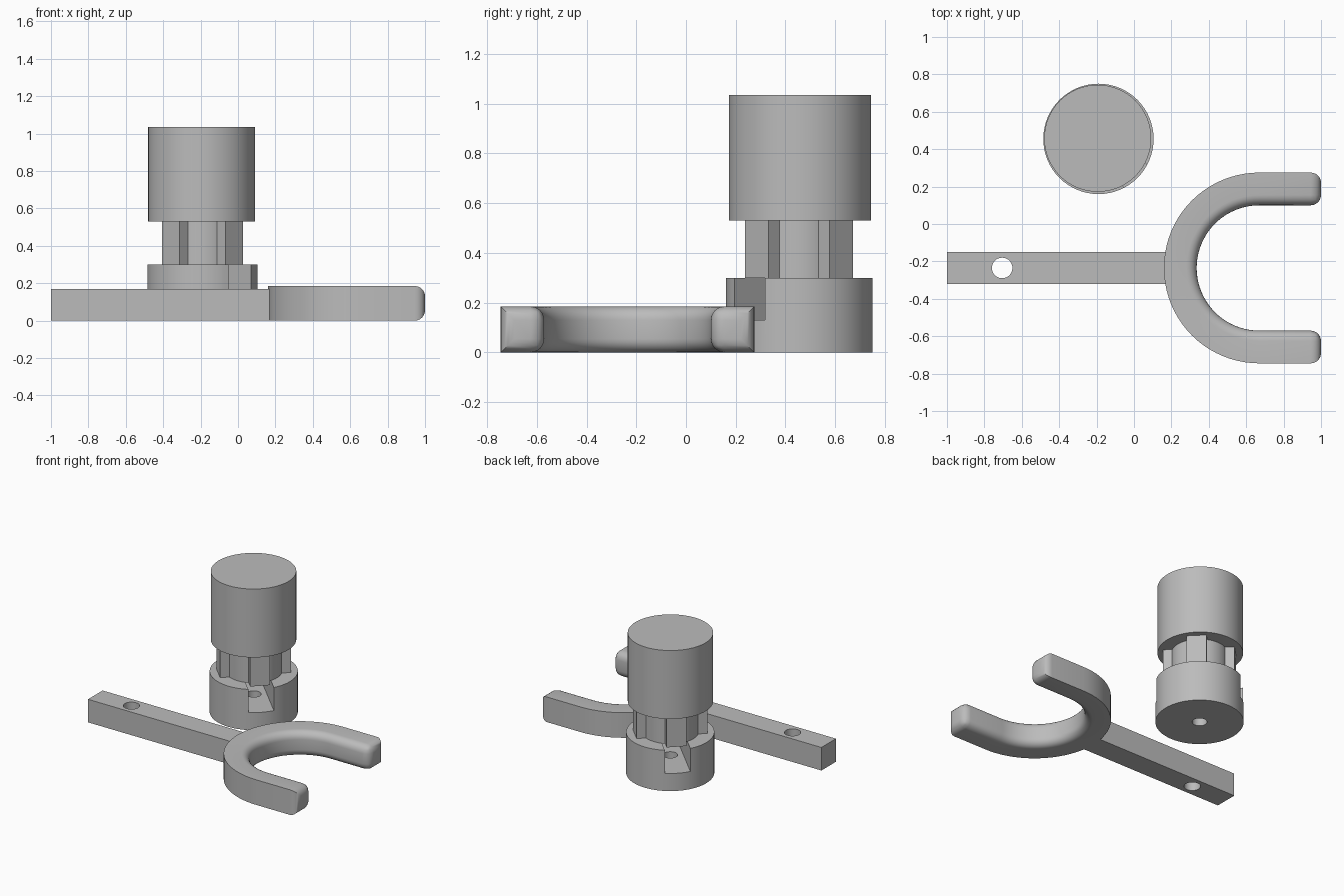
import bpy, bmesh, math
from mathutils import Vector, Matrix

if "Cube" in bpy.data.objects:
    bpy.data.objects.remove(bpy.data.objects["Cube"])

grey = bpy.data.materials.new("plain_grey")
grey.diffuse_color = (0.5, 0.5, 0.5, 1)
grey.use_nodes = True
grey.node_tree.nodes["Principled BSDF"].inputs["Base Color"].default_value = grey.diffuse_color


def finish(bm, name):
    bmesh.ops.recalc_face_normals(bm, faces=bm.faces)
    me = bpy.data.meshes.new(name)
    bm.to_mesh(me)
    bm.free()
    me.materials.append(grey)
    ob = bpy.data.objects.new(name, me)
    bpy.context.collection.objects.link(ob)
    return ob


def cylinder(name, x, y, r, z0, z1, n=64):
    bm = bmesh.new()
    bmesh.ops.create_cone(bm, cap_ends=True, segments=n, radius1=r, radius2=r, depth=z1 - z0,
                          matrix=Matrix.Translation((x, y, (z0 + z1) / 2)))
    return finish(bm, name)


def box(name, centre, size, turn=0):
    bm = bmesh.new()
    bmesh.ops.create_cube(bm, size=1, matrix=Matrix.Translation(centre)
                          @ Matrix.Rotation(turn, 4, 'Z') @ Matrix.Diagonal((*size, 1)))
    return finish(bm, name)


def combine(ob, tool, op='DIFFERENCE'):
    mod = ob.modifiers.new("cut", 'BOOLEAN')
    mod.operation, mod.solver, mod.object = op, 'EXACT', tool
    bpy.context.view_layer.objects.active = ob
    bpy.ops.object.modifier_apply(modifier=mod.name)
    bpy.data.objects.remove(tool)


def smooth(ob):
    bpy.ops.object.select_all(action='DESELECT')
    ob.select_set(True)
    bpy.context.view_layer.objects.active = ob
    bpy.ops.object.shade_smooth_by_angle(angle=math.radians(35))


PX, PY = -0.19, 0.455       # post axis
FX, FY = 0.67, -0.235       # fork centre
DIAG = math.radians(-45)

# Post base with a diagonal slot across it and a hole through the slot floor
base = cylinder("post_base", PX, PY, 0.295, 0, 0.30)
combine(base, box("slot", (PX, PY, 0.23), (0.8, 0.173, 0.20), DIAG))
combine(base, cylinder("hole", PX, PY, 0.05, -0.1, 0.4, 32))

# Neck: round core with four ribs on the diagonals
neck = cylinder("post_neck", PX, PY, 0.19, 0.30, 0.53)
for i in range(2):
    combine(neck, box("rib", (PX, PY, 0.415), (0.48, 0.134, 0.23), DIAG + i * math.pi / 2), 'UNION')

# Cap
cap = cylinder("post_cap", PX - 0.004, PY + 0.003, 0.286, 0.53, 1.035)

# Handle bar with a hole near its end
arm = box("handle", (-0.415, FY, 0.085), (1.17, 0.17, 0.17))
combine(arm, cylinder("hole", -0.705, FY, 0.055, -0.1, 0.4, 32))

# U-shaped fork: sharp outside, rounded inside and at the tips
N, H, RI, RO = 40, 0.185, 0.335, 0.51
rail = [((1 - FX), 0, 1)]
rail += [(0, math.cos(math.pi * i / N), math.sin(math.pi * i / N)) for i in range(N + 1)]
stations = []
for r in (RI, RO):
    line = [(1, FY + r)]
    for i in range(N + 1):
        a = math.pi / 2 + math.pi * i / N
        line.append((FX + r * math.cos(a), FY + r * math.sin(a)))
    line.append((1, FY - r))
    stations.append(line)
bm = bmesh.new()
rings = []
for (xi, yi), (xo, yo) in zip(*stations):
    rings.append([bm.verts.new(p) for p in
                  ((xi, yi, 0), (xo, yo, 0), (xo, yo, H), (xi, yi, H))])
for a, b in zip(rings, rings[1:]):
    for k in range(4):
        bm.faces.new((a[k], a[(k + 1) % 4], b[(k + 1) % 4], b[k]))
bm.faces.new(rings[0])
bm.faces.new(rings[-1])
round_edges = [bm.edges.get((a[k], b[k])) for a, b in zip(rings, rings[1:]) for k in (0, 3)]
round_edges += [bm.edges.get((r[k], r[(k + 1) % 4])) for r in (rings[0], rings[-1]) for k in range(4)]
bmesh.ops.bevel(bm, geom=round_edges, offset=0.055, offset_type='OFFSET', segments=6,
                profile=0.5, affect='EDGES', clamp_overlap=False)
fork = finish(bm, "fork")

for ob in (base, neck, cap, arm, fork):
    smooth(ob)
